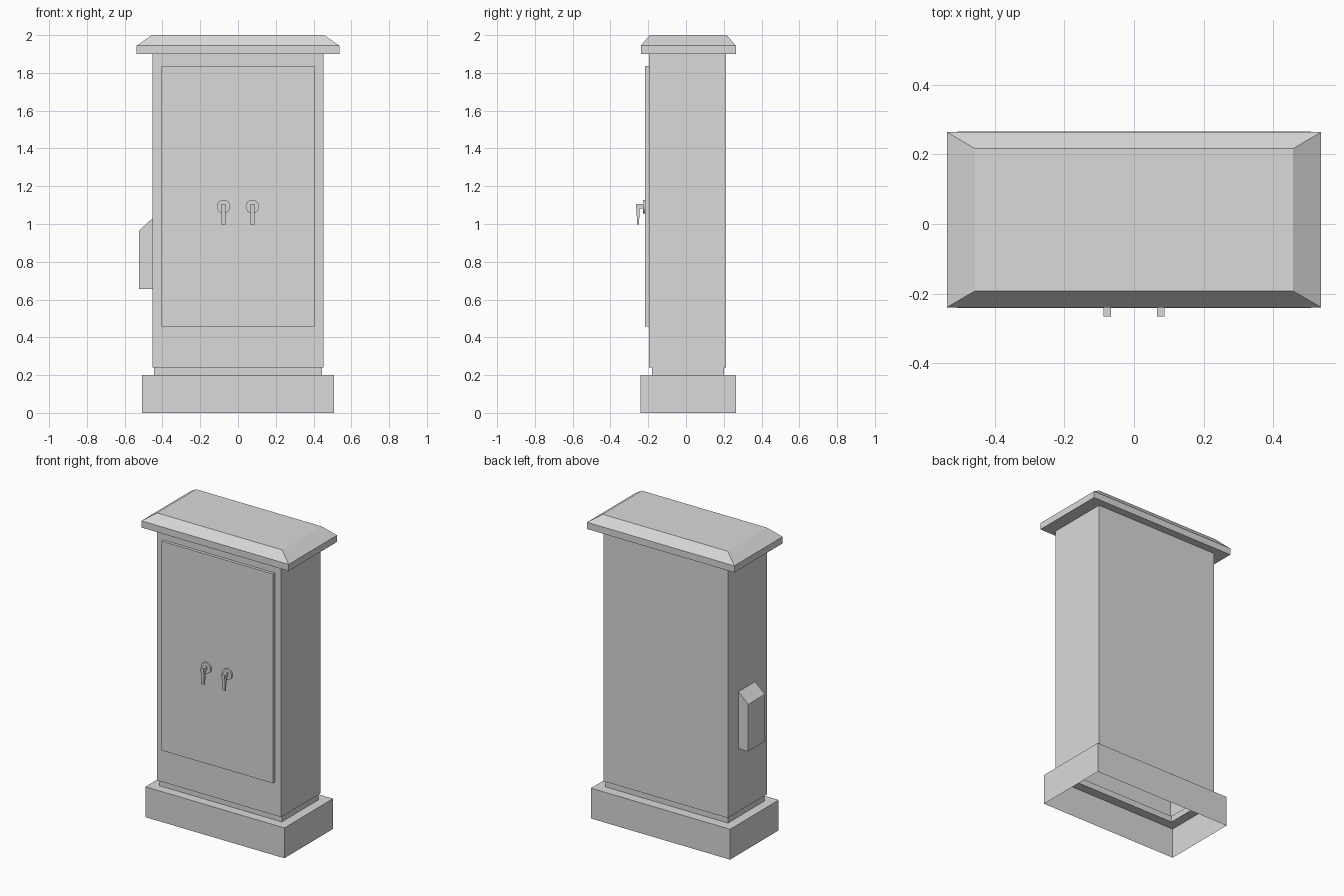
import bpy, bmesh, math
from mathutils import Matrix

if "Cube" in bpy.data.objects:
    bpy.data.objects.remove(bpy.data.objects["Cube"], do_unlink=True)

GREY = 0.7
paint = bpy.data.materials.new("light_grey")
paint.use_nodes = True
paint.diffuse_color = (GREY, GREY, GREY, 1)
paint.node_tree.nodes["Principled BSDF"].inputs["Base Color"].default_value = (GREY, GREY, GREY, 1)


def finish(name, bm):
    bmesh.ops.recalc_face_normals(bm, faces=bm.faces)
    mesh = bpy.data.meshes.new(name)
    bm.to_mesh(mesh)
    bm.free()
    mesh.materials.append(paint)
    obj = bpy.data.objects.new(name, mesh)
    bpy.context.collection.objects.link(obj)
    return obj


def stack(name, rings, cap_top=False):
    """Skin rectangles given as (half width, front y, back y, z)."""
    bm = bmesh.new()
    loops = [[bm.verts.new((x, y, z)) for x, y in
              ((-w, front), (w, front), (w, back), (-w, back))]
             for w, front, back, z in rings]
    for low, high in zip(loops, loops[1:]):
        for i in range(4):
            j = (i + 1) % 4
            bm.faces.new((low[i], low[j], high[j], high[i]))
    if cap_top:
        bm.faces.new(loops[-1])
    return finish(name, bm)


def extrude(name, points, vector):
    """Closed prism from a flat outline."""
    bm = bmesh.new()
    face = bm.faces.new([bm.verts.new(p) for p in points])
    new = bmesh.ops.extrude_face_region(bm, geom=[face], use_keep_orig=True)["geom"]
    bmesh.ops.translate(bm, vec=vector, verts=[v for v in new if isinstance(v, bmesh.types.BMVert)])
    return finish(name, bm)


# Hollow plinth, open underneath, with a ledge leading to the neck
NECK = (0.446, -0.18, 0.2)
BODY = (0.453, -0.197, 0.212)
stack("plinth", [(0.507, -0.241, 0.265, 0), (0.507, -0.241, 0.265, 0.2), (*NECK, 0.2)])
stack("neck", [(*NECK, 0.2), (*NECK, 0.24), (*BODY, 0.24)])
stack("cabinet_body", [(*BODY, 0.24), (*BODY, 1.9)])

# Overhanging roof with sloped edges
EAVES = (0.537, -0.239, 0.264)
stack("roof", [(*BODY, 1.9), (*EAVES, 1.9), (*EAVES, 1.944), (0.456, -0.192, 0.216, 2.0)], cap_top=True)

# Raised door panel
extrude("door", [(x, -0.217, z) for x, z in
                 ((-0.406, 0.458), (0.406, 0.458), (0.406, 1.837), (-0.406, 1.837))], (0, 0.02, 0))

# Side box with a sloped top
extrude("side_box", [(x, -0.073, z) for x, z in
                     ((-0.453, 0.655), (-0.524, 0.655), (-0.524, 0.965), (-0.453, 1.03))], (0, 0.174, 0))

# Door handles: round rosette and a bent lever
LEVER = ((-0.217, 1.105), (-0.265, 1.105), (-0.258, 0.997),
         (-0.249, 0.997), (-0.245, 1.083), (-0.217, 1.083))
for side, x in (("right", -0.0765), ("left", 0.0765)):
    bm = bmesh.new()
    bmesh.ops.create_cone(bm, cap_ends=True, segments=16, radius1=0.036, radius2=0.036, depth=0.012,
                          matrix=Matrix.Translation((x, -0.222, 1.092)) @ Matrix.Rotation(math.pi / 2, 4, "X"))
    finish(side + "_handle_rosette", bm)
    extrude(side + "_handle_lever", [(x - 0.011, y, z) for y, z in LEVER], (0.022, 0, 0))
